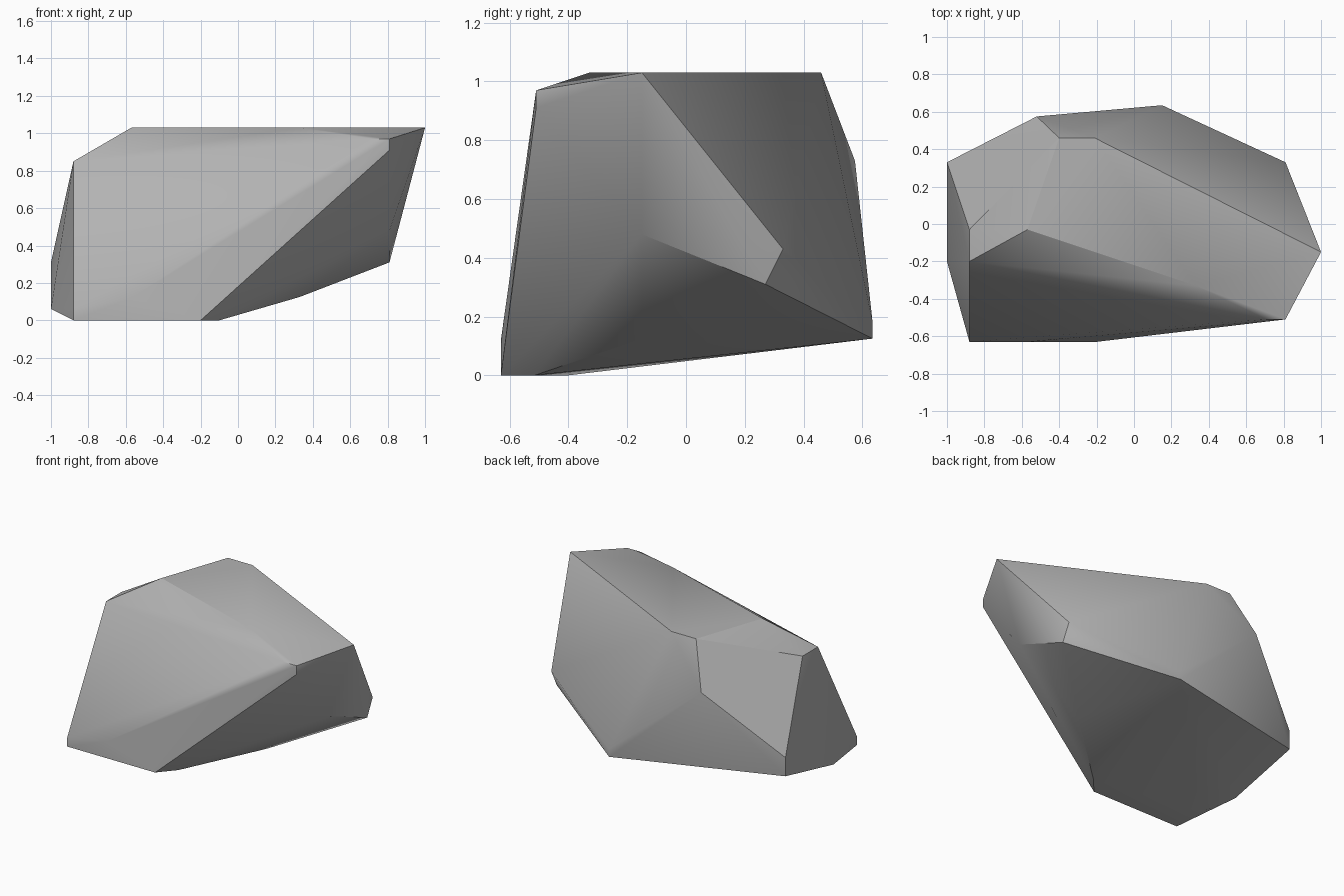
import bpy
import bmesh
import math

cube = bpy.data.objects.get("Cube")
if cube:
    bpy.data.objects.remove(cube, do_unlink=True)

# Corner points of the boulder, grouped by region
top = [(1, -.15, 1.03), (.33, -.33, 1.03), (-.57, -.03, 1.03),
       (-.4, .46, 1.03), (-.21, .46, 1.03)]
right_end = [(.81, -.51, .97), (.81, -.51, .91), (.71, -.51, .97),
             (.81, -.15, .48), (.81, .27, .31), (.81, .33, .43)]
back = [(.15, .635, .125), (.15, .635, .18), (-.52, .575, .73)]
left_end = [(-1, .33, .31), (-1, .33, .18), (-1, -.2, .06),
            (-.88, -.03, .85), (-.88, -.2, .85)]
base = [(-.88, -.63, 0), (-.88, -.63, .06), (-.57, -.63, .12), (-.2, -.63, 0),
        (-.1, -.515, 0), (-.88, -.4, 0), (.33, -.15, .125)]

# Wrap the corners in a convex skin
bm = bmesh.new()
for point in top + right_end + back + left_end + base:
    bm.verts.new(point)
hull = bmesh.ops.convex_hull(bm, input=bm.verts[:])
loose = {v for v in hull["geom_interior"] + hull["geom_unused"]
         if isinstance(v, bmesh.types.BMVert)}
bmesh.ops.delete(bm, geom=list(loose), context='VERTS')

# Merge flat triangles into larger facets
bmesh.ops.dissolve_limit(bm, angle_limit=math.radians(1),
                         verts=bm.verts[:], edges=bm.edges[:])
bmesh.ops.recalc_face_normals(bm, faces=bm.faces[:])
mesh = bpy.data.meshes.new("boulder")
bm.to_mesh(mesh)
bm.free()

# Plain grey stone
stone = bpy.data.materials.new("grey stone")
stone.use_nodes = True
grey = (.45, .45, .45, 1)
stone.diffuse_color = grey
stone.node_tree.nodes["Principled BSDF"].inputs["Base Color"].default_value = grey
mesh.materials.append(stone)

boulder = bpy.data.objects.new("boulder", mesh)
bpy.context.collection.objects.link(boulder)
bpy.ops.object.select_all(action='DESELECT')
boulder.select_set(True)
bpy.context.view_layer.objects.active = boulder
bpy.ops.object.shade_smooth_by_angle(angle=math.radians(30))
